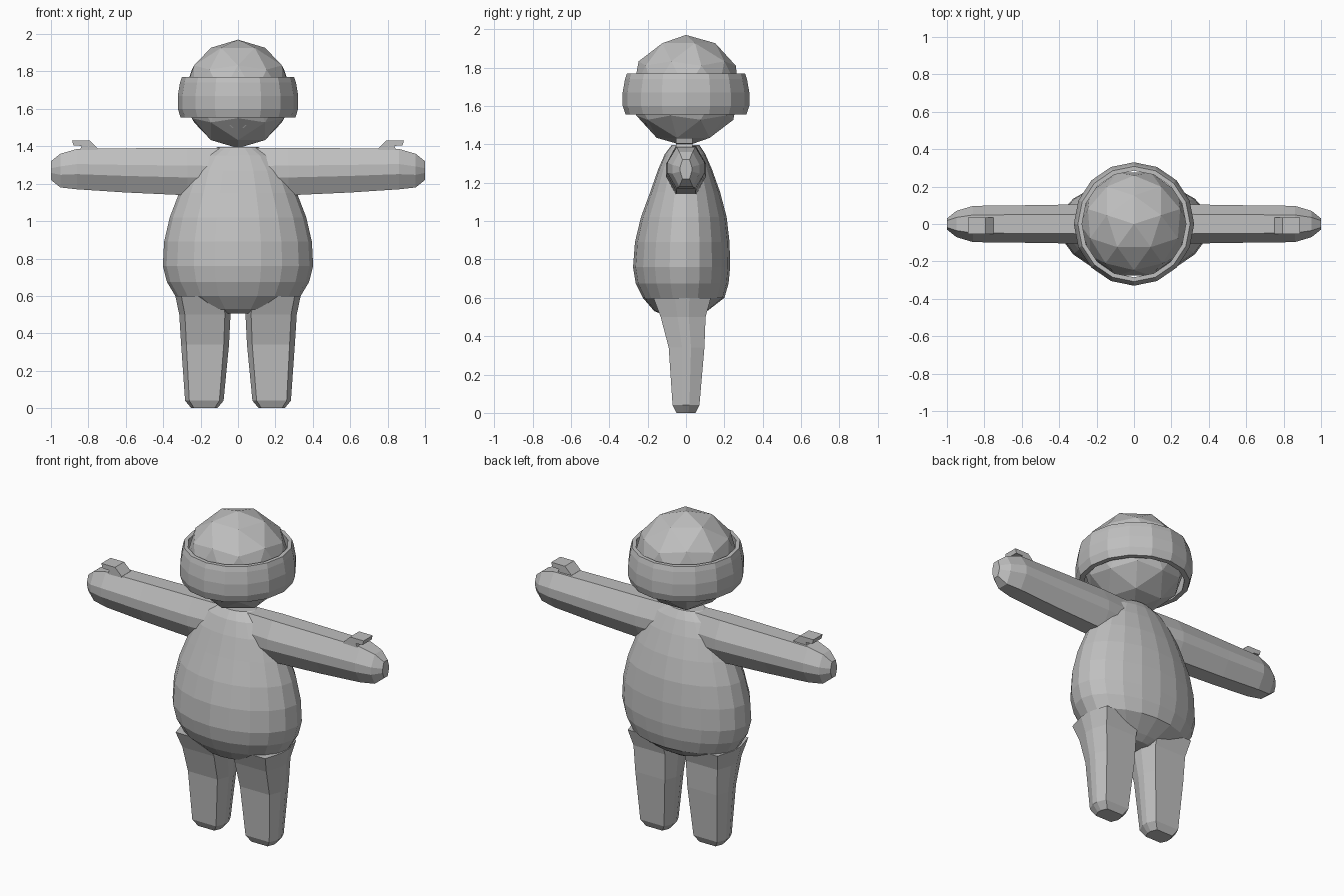
import bpy, bmesh, math
from mathutils import Vector, Matrix

if "Cube" in bpy.data.objects:
    bpy.data.objects.remove(bpy.data.objects["Cube"])

GREY = bpy.data.materials.new("plain grey")
GREY.diffuse_color = (0.52, 0.52, 0.52, 1)
GREY.use_nodes = True
GREY.node_tree.nodes["Principled BSDF"].inputs["Base Color"].default_value = GREY.diffuse_color


def finish(name, bm):
    bmesh.ops.recalc_face_normals(bm, faces=bm.faces[:])
    me = bpy.data.meshes.new(name)
    bm.to_mesh(me)
    bm.free()
    me.materials.append(GREY)
    ob = bpy.data.objects.new(name, me)
    bpy.context.collection.objects.link(ob)
    return ob


def loft(bm, rings, closed=False):
    """Skin a list of equal-length point rings, capping the ends unless closed."""
    vr = [[bm.verts.new(p) for p in r] for r in rings]
    n = len(vr[0])
    pairs = list(zip(vr, vr[1:])) + ([(vr[-1], vr[0])] if closed else [])
    for a, b in pairs:
        for i in range(n):
            j = (i + 1) % n
            bm.faces.new((a[i], a[j], b[j], b[i]))
    if not closed:
        bm.faces.new(vr[0])
        bm.faces.new(vr[-1])


def mirrored(name, build):
    for side, s in (("left", 1), ("right", -1)):
        bm = bmesh.new()
        build(bm)
        bmesh.ops.transform(bm, matrix=Matrix.Diagonal((s, 1, 1, 1)), verts=bm.verts[:])
        finish(f"{side}_{name}", bm)


def octagon(w, h, cw, ch):
    """Chamfered rectangle with half sizes w, h and flat half sizes cw, ch."""
    return [(w, -ch), (w, ch), (cw, h), (-cw, h), (-w, ch), (-w, -ch), (-cw, -h), (cw, -h)]


# pear-shaped torso: z, half width, front y, back y
SECTIONS = [
    (0.505, 0.12, -0.10, 0.07), (0.53, 0.22, -0.165, 0.11), (0.60, 0.335, -0.225, 0.20),
    (0.675, 0.38, -0.262, 0.222), (0.76, 0.402, -0.276, 0.23), (0.89, 0.395, -0.266, 0.227),
    (1.02, 0.365, -0.235, 0.212), (1.15, 0.315, -0.187, 0.178), (1.27, 0.265, -0.145, 0.135),
    (1.35, 0.20, -0.11, 0.10), (1.395, 0.11, -0.075, 0.07)]
bm = bmesh.new()
rings = []
for z, w, f, b in SECTIONS:
    ring = []
    for i in range(20):
        a = math.tau * i / 20
        s = math.sin(a)
        ring.append((w * math.cos(a), s * (b if s > 0 else -f), z))
    rings.append(ring)
loft(bm, rings)
finish("torso", bm)

# head: low-poly ball
bm = bmesh.new()
bmesh.ops.create_icosphere(bm, subdivisions=2, radius=0.29,
                           matrix=Matrix.Translation((0, 0, 1.68)) @ Matrix.Rotation(math.radians(18), 4, 'Z'))
finish("head", bm)

# thick band around the head
PROFILE = [(0.285, 1.555), (0.315, 1.555), (0.33, 1.60), (0.33, 1.67),
           (0.318, 1.74), (0.308, 1.77), (0.285, 1.77), (0.295, 1.66)]
bm = bmesh.new()
loft(bm, [[(r * 0.975 * math.cos(math.tau * i / 16), r * math.sin(math.tau * i / 16), z)
           for i in range(16)] for r, z in PROFILE], closed=True)
finish("head_band", bm)

# small mouth on the front of the face
bm = bmesh.new()
MOUTH = [(-0.045, 1.512), (-0.03, 1.498), (0.03, 1.498), (0.045, 1.512), (0.03, 1.524), (-0.03, 1.524)]
loft(bm, [[(x, -0.205 + y - (z - 1.51) * 0.6, z) for x, z in MOUTH] for y in (-0.008, 0.03)])
finish("mouth", bm)

# arms: x, z centre, half depth, half height, flat share
ARM = [(0.0, 1.262, 0.085, 0.128, 0.5), (0.27, 1.265, 0.105, 0.127, 0.5),
       (0.60, 1.271, 0.10, 0.118, 0.5), (0.86, 1.278, 0.097, 0.108, 0.5),
       (0.95, 1.27, 0.07, 0.09, 0.5), (1.0, 1.27, 0.03, 0.05, 0.6)]


def arm(bm):
    loft(bm, [[(x, p, zc + q) for p, q in octagon(d, h, d * k, h * 0.25)]
              for x, zc, d, h, k in ARM])


mirrored("arm", arm)

# hooked thumbs on top of the hands
THUMB = [(0.75, 1.37), (0.75, 1.388), (0.795, 1.432), (0.887, 1.432), (0.88, 1.405),
         (0.835, 1.402), (0.85, 1.37)]


def thumb(bm):
    loft(bm, [[(x, y, z) for x, z in THUMB] for y in (-0.053, 0.035)])


mirrored("thumb", thumb)

# legs: z, x centre, half width, y centre, half depth
LEG = [(0.0, 0.18, 0.07, 0.0, 0.05), (0.04, 0.18, 0.103, 0.0, 0.07),
       (0.34, 0.176, 0.128, 0.003, 0.093), (0.50, 0.177, 0.137, -0.015, 0.117),
       (0.60, 0.19, 0.145, -0.02, 0.15)]


def leg(bm):
    loft(bm, [[(xc + p, yc + q, z) for p, q in octagon(w, d, w * 0.78, d * 0.25)]
              for z, xc, w, yc, d in LEG])


mirrored("leg", leg)
